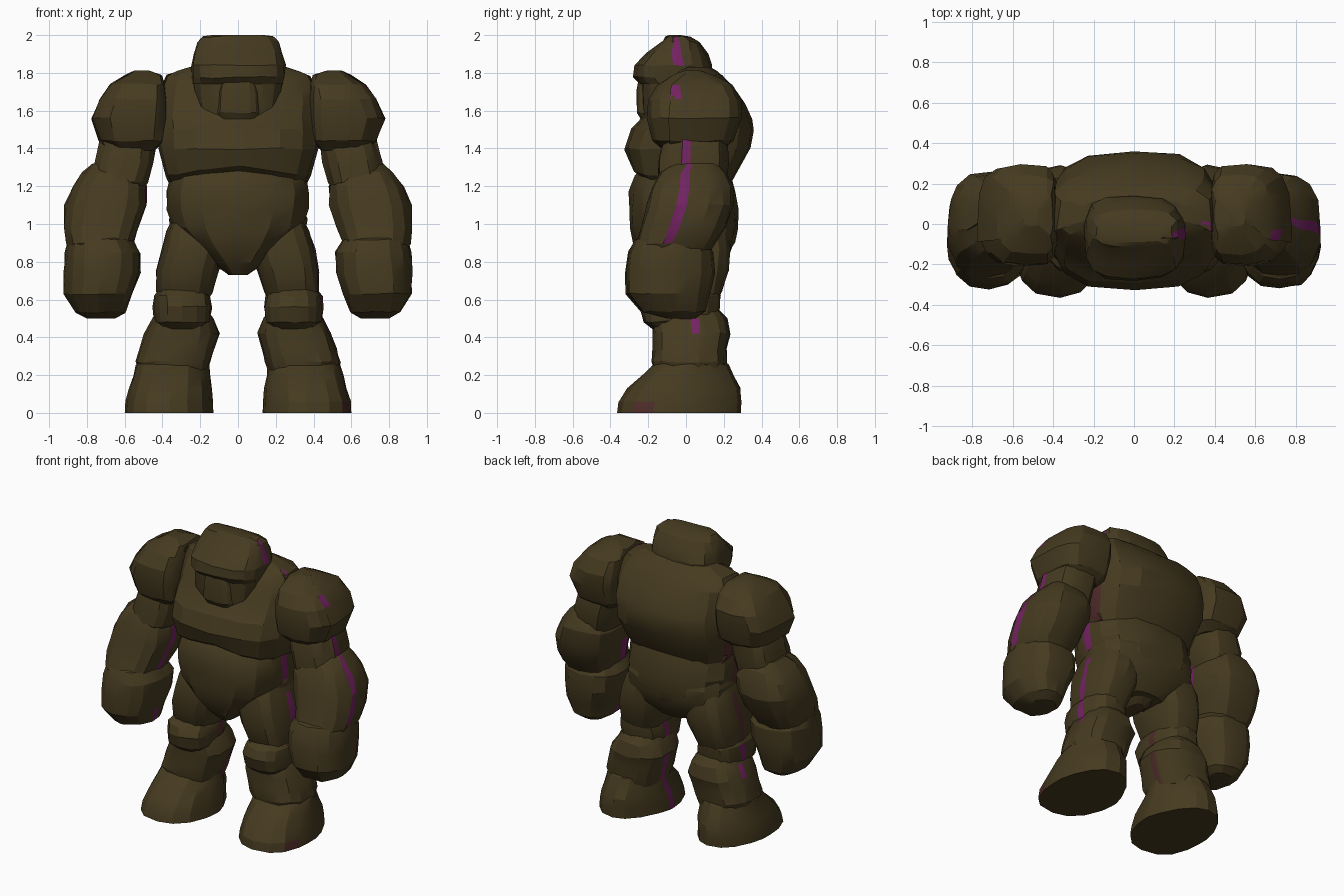
import bpy, bmesh, math, random
from mathutils import Vector

random.seed(4)


def material(name, rgb):
    m = bpy.data.materials.new(name)
    m.diffuse_color = (*rgb, 1)
    return m


MATS = [material("brown rock", (0.061, 0.043, 0.0145)),
        material("magenta seam", (0.17, 0.016, 0.12)),
        material("dark red seam", (0.075, 0.024, 0.022))]

# Section angles, with a narrow seam face on the +x and -x sides
Q = [3.3, 18, 42, 66, 90]
ANG = Q + [180 - a for a in Q[-2::-1]]
ANG = [math.radians(a) for a in ANG + [360 - a for a in ANG[::-1]]]
N = len(ANG)
PLUS, MINUS = N - 1, N // 2 - 1
SEAM_VERTS = (0, N - 1, MINUS, MINUS + 1)


def power(v, p):
    return math.copysign(abs(v) ** (2 / p), v)


def rock(name, rings, p=3.0, seams=(), side=1, jitter=0.006, arch=0, shift=0, slope=0,
         inner=None, heel=1):
    """Loft rings (z, x0, x1, y0, y1); seams are (face index, z0, z1, material)."""
    bm = bmesh.new()
    loops = []
    for k, (z, x0, x1, y0, y1) in enumerate(rings):
        if side < 0:
            x0, x1 = -x1, -x0
        cx, cy, rx, ry = (x0 + x1) / 2, (y0 + y1) / 2, (x1 - x0) / 2, (y1 - y0) / 2
        move = (shift + slope * (z - rings[0][0])) * min(1, ry / 0.15) ** 2
        loop = []
        for i, a in enumerate(ANG):
            q = inner if inner and math.cos(a) * side < 0 else p
            v = Vector((cx + rx * power(math.cos(a), q), cy + ry * power(math.sin(a), q), z))
            if math.sin(a) > 0.1:
                v.x = cx + (v.x - cx) * (1 - (1 - heel) * math.sin(a))
            if k < 2 and v.y < 0:
                v.z += arch * (1 - abs(v.x) / 0.42)
            if i in SEAM_VERTS and q < 4:
                v.y += move
            if 0 < k < len(rings) - 1:
                v += Vector([random.uniform(-jitter, jitter) for _ in range(3)])
            loop.append(bm.verts.new(v))
        loops.append(loop)
    for lo, hi in zip(loops, loops[1:]):
        for i in range(N):
            j = (i + 1) % N
            f = bm.faces.new((lo[i], lo[j], hi[j], hi[i]))
            zc = f.calc_center_median().z
            for d, z0, z1, m in seams:
                if i == d and z0 <= zc <= z1:
                    f.material_index = m
    bm.faces.new(loops[0][::-1])
    bm.faces.new(loops[-1])
    bmesh.ops.recalc_face_normals(bm, faces=bm.faces)
    me = bpy.data.meshes.new(name)
    bm.to_mesh(me)
    bm.free()
    for m in MATS:
        me.materials.append(m)
    ob = bpy.data.objects.new(name, me)
    bpy.context.collection.objects.link(ob)
    return ob


def sym(*rows):
    return [(z, -w, w, y0, y1) for z, w, y0, y1 in rows]


# Torso: overhanging chest and back, belly tapering to the pelvis, broad seat
rock("chest", sym((1.20, .36, -.22, .23), (1.25, .385, -.29, .26), (1.40, .42, -.325, .345),
                  (1.50, .42, -.295, .36), (1.56, .42, -.24, .345), (1.64, .42, -.19, .31),
                  (1.72, .41, -.14, .26), (1.785, .38, -.08, .195), (1.805, .33, -.06, .17),
                  (1.83, .26, -.03, .13)),
     2.9, [(PLUS, 1.2, 1.45, 2), (MINUS, 1.2, 1.45, 2), (0, 1.2, 1.45, 2),
           (MINUS - 1, 1.2, 1.35, 2), (PLUS, 1.78, 1.805, 1)], arch=.06, shift=.08, slope=-.28)
rock("belly", sym((.73, .05, -.17, .08), (.80, .14, -.24, .20), (.90, .26, -.28, .255),
                  (.98, .34, -.295, .28), (1.08, .375, -.305, .28), (1.17, .375, -.30, .255),
                  (1.26, .36, -.27, .24), (1.34, .33, -.2, .2)),
     2.6, [(PLUS, .95, 1.25, 1), (MINUS, .95, 1.25, 2)])
rock("seat", sym((.76, .13, -.05, .17), (.84, .27, -.10, .235), (.93, .355, -.15, .265),
                 (1.02, .365, -.2, .27), (1.1, .34, -.15, .24)), 2.8)

# Head: jaw, muzzle, heavy brow and flat crown
rock("jaw", sym((1.525, .14, -.205, .04), (1.555, .19, -.23, .10), (1.63, .228, -.238, .14),
                (1.78, .243, -.24, .14)))
rock("muzzle", sym((1.53, .09, -.225, -.1), (1.59, .115, -.262, -.1),
                   (1.70, .105, -.264, -.1), (1.775, .09, -.25, -.1)), 3.5, jitter=.003)
rock("skull", sym((1.74, .243, -.245, .14), (1.775, .248, -.278, .142), (1.84, .25, -.272, .142),
                  (1.90, .238, -.21, .115), (1.965, .215, -.125, .07), (1.99, .19, -.11, .02),
                  (2.0, .14, -.09, -.03)), 3, [(PLUS, 1.82, 1.99, 1)], shift=.09, slope=-.6)

for s, label in ((1, "right"), (-1, "left")):
    outer = s > 0
    # Arm: boulder shoulder, upper arm, bulging forearm and fist
    rock(label + "_shoulder",
         [(1.39, .44, .67, -.12, .19), (1.44, .39, .735, -.175, .25), (1.56, .38, .775, -.205, .29),
          (1.66, .38, .735, -.20, .29), (1.74, .385, .675, -.15, .24),
          (1.785, .40, .60, -.07, .16), (1.812, .47, .55, -.01, .08)],
         2.7, [(PLUS, 1.67, 1.75, 1)] if outer else [], s, shift=-.1, inner=5)
    arm_seams = [(PLUS, .9, 1.43, 1), (MINUS, .9, 1.1, 1)] if outer else [(PLUS, .9, 1.2, 1)]
    rock(label + "_upper_arm",
         [(1.16, .52, .76, -.12, .19), (1.22, .48, .775, -.155, .21), (1.33, .45, .76, -.15, .225),
          (1.45, .43, .73, -.13, .22), (1.52, .45, .70, -.1, .19)], 2.8, arm_seams, s, shift=-.04)
    rock(label + "_forearm",
         [(1.32, .60, .77, -.07, .17), (1.27, .52, .82, -.14, .22), (1.20, .485, .875, -.18, .25),
          (1.10, .485, .915, -.205, .255), (.98, .525, .92, -.24, .215), (.90, .555, .91, -.265, .16),
          (.84, .58, .88, -.25, .12)][::-1], 2.7, arm_seams, s, shift=-.045)
    rock(label + "_fist",
         [(.50, .65, .80, -.10, .05), (.535, .60, .865, -.235, .10), (.63, .56, .92, -.315, .13),
          (.74, .52, .92, -.322, .155), (.85, .515, .915, -.305, .15), (.915, .555, .895, -.27, .11),
          (.945, .61, .85, -.22, .07)],
         2.4, [(MINUS if outer else PLUS, .53, .63, 1)], s, .006)

    # Leg: thigh, knee stone, shin and wedge foot
    out, inn = (PLUS, MINUS) if outer else (MINUS, PLUS)
    rock(label + "_thigh",
         [(.58, .17, .41, -.15, .16), (.64, .14, .43, -.185, .19), (.75, .105, .43, -.215, .225),
          (.87, .07, .405, -.22, .235), (.96, .07, .375, -.20, .22), (1.04, .10, .34, -.15, .18)],
         2.7, [(out, .64, .95, 1 if outer else 2)], s)
    rock(label + "_knee",
         [(.43, .19, .40, -.16, .12), (.48, .15, .44, -.225, .16), (.56, .14, .45, -.245, .175),
          (.62, .15, .445, -.22, .18), (.665, .18, .41, -.17, .16)],
         2.7, [(out, .48, .62, 1), (inn, .48, .62, 1 if outer else 2)], s, shift=.04)
    rock(label + "_shin",
         [(.20, .17, .52, -.16, .20), (.27, .145, .54, -.185, .22), (.34, .125, .52, -.175, .215),
          (.42, .10, .495, -.18, .235), (.50, .13, .45, -.18, .215), (.55, .17, .41, -.15, .17)],
         2.6, [(out, .42, .5, 1), (inn, .2, .4, 1 if outer else 2)], s, shift=.03)
    foot_seams = [(PLUS - 2, 0, .08, 2), (MINUS, 0, .3, 1)] if outer else []
    rock(label + "_foot",
         [(0, .13, .60, -.365, .29), (.06, .135, .595, -.355, .292), (.13, .14, .575, -.31, .285),
          (.20, .15, .555, -.23, .25), (.255, .155, .54, -.175, .225), (.29, .19, .50, -.12, .18)],
         2.7, foot_seams, s, .004, inner=2.1, heel=.75)

# Chiselled look: soft low facets, crisp breaks between planes
bpy.ops.object.select_all(action='SELECT')
bpy.context.view_layer.objects.active = bpy.data.objects["chest"]
bpy.ops.object.shade_smooth_by_angle(angle=math.radians(22))
